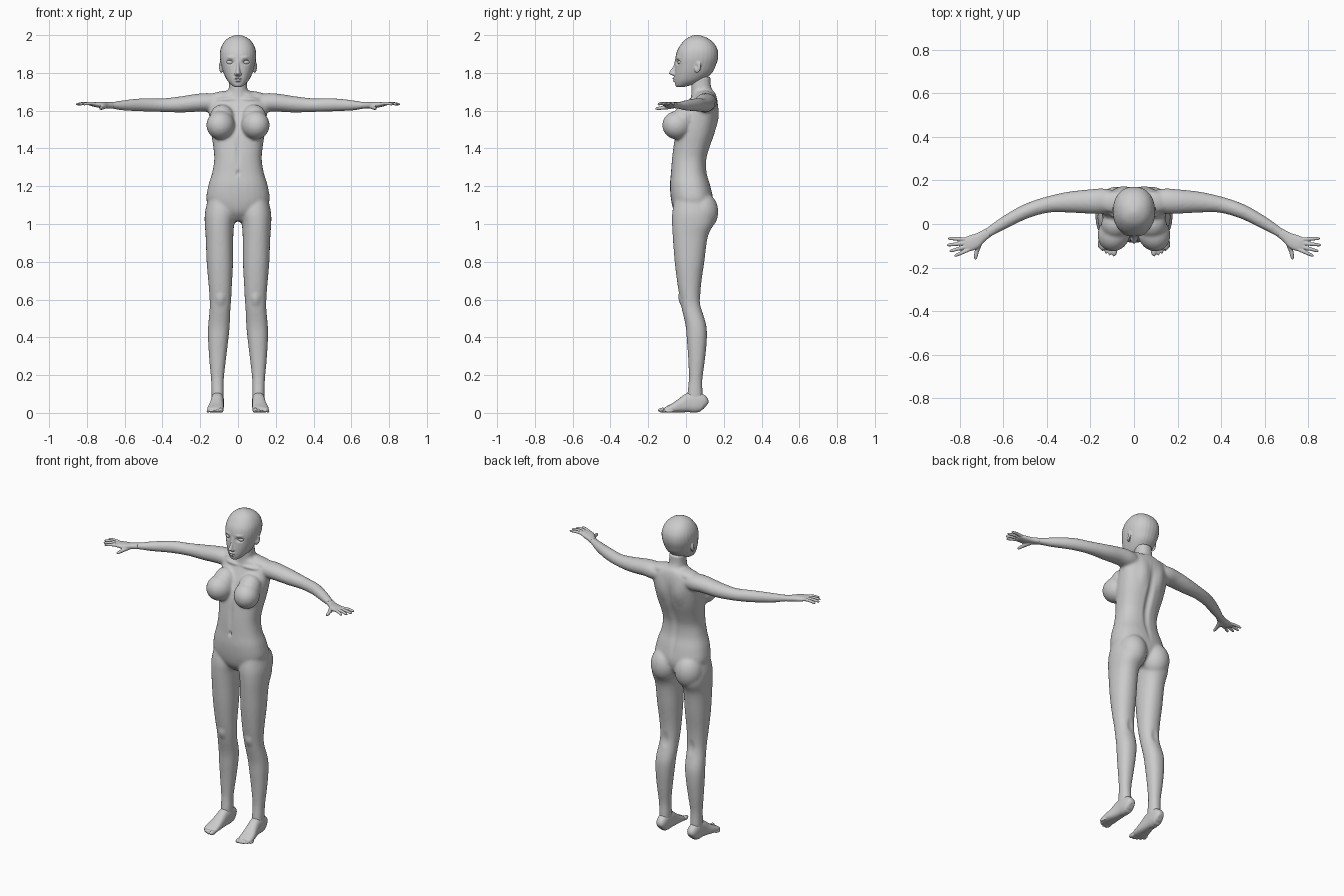
import bpy, bmesh, math
from mathutils import Vector, Matrix


def spline(rows, sub=4):
    """Catmull-Rom resampling of rows of numbers."""
    out = []
    for i in range(len(rows) - 1):
        p = [rows[max(i - 1, 0)], rows[i], rows[i + 1], rows[min(i + 2, len(rows) - 1)]]
        for k in range(sub):
            t = k / sub
            out.append([b + .5 * t * (c - a + t * (2*a - 5*b + 4*c - d + t * (3*(b - c) + d - a)))
                        for a, b, c, d in zip(*p)])
    return out + [list(rows[-1])]


def skin(bm, rings):
    vr = [[bm.verts.new(p) for p in r] for r in rings]
    n = len(vr[0])
    for a, b in zip(vr, vr[1:]):
        for i in range(n):
            bm.faces.new((a[i], a[(i + 1) % n], b[(i + 1) % n], b[i]))
    bm.faces.new(vr[0][::-1])
    bm.faces.new(vr[-1])


def unit_ring(e, n=28):
    pts = []
    for i in range(n):
        c, s = math.cos(2*math.pi*i/n), math.sin(2*math.pi*i/n)
        pts.append((math.copysign(abs(c)**(2/e), c), math.copysign(abs(s)**(2/e), s)))
    return pts


def column(bm, rows, sx=1, e=2.2):
    """Upright loft; rows are z, x centre, half width, front y, back y."""
    skin(bm, [[(sx*(x + w*c), (f + b)/2 + (b - f)/2*s, z) for c, s in unit_ring(e)]
              for z, x, w, f, b in spline(rows)])


def tube(bm, rows, sx=1, e=2.0):
    """Loft along a path; rows are x, y, z, half width, half height."""
    pts = spline(rows)
    rings = []
    for i, (x, y, z, a, b) in enumerate(pts):
        t = Vector(pts[min(i + 1, len(pts) - 1)][:3]) - Vector(pts[max(i - 1, 0)][:3])
        side = t.cross(Vector((0, 0, 1))).normalized()
        up = side.cross(t).normalized()
        ring = [Vector((x, y, z)) + side*a*c + up*b*s for c, s in unit_ring(e)]
        rings.append([(sx*p.x, p.y, p.z) for p in ring])
    skin(bm, rings)


def blob(bm, loc, rad, sx=1, rot=(0, 0, 0)):
    r = Matrix.Identity(4)
    for ang, ax in zip(rot, 'XYZ'):
        r = Matrix.Rotation(ang * (1 if ax == 'X' else sx), 4, ax) @ r
    m = Matrix.Translation((sx*loc[0], loc[1], loc[2])) @ r @ Matrix.Diagonal((*rad, 1))
    bmesh.ops.create_uvsphere(bm, u_segments=28, v_segments=18, radius=1, matrix=m)


def finish(bm, name, voxel, smooth, dents=()):
    """Fuse the overlapping forms, relax them, then push in small details."""
    bmesh.ops.recalc_face_normals(bm, faces=bm.faces[:])
    me = bpy.data.meshes.new(name)
    bm.to_mesh(me)
    bm.free()
    ob = bpy.data.objects.new(name, me)
    bpy.context.collection.objects.link(ob)
    m = ob.modifiers.new("fuse", 'REMESH')
    m.mode, m.voxel_size = 'VOXEL', voxel
    s = ob.modifiers.new("relax", 'SMOOTH')
    s.factor, s.iterations = .5, smooth
    dg = bpy.context.evaluated_depsgraph_get()
    new = bpy.data.meshes.new_from_object(ob.evaluated_get(dg))
    ob.modifiers.clear()
    ob.data = new
    for v in new.vertices:
        for c, r, push in dents:
            for sx in ((1, -1) if c[0] else (1,)):
                d = sum(((v.co[k] - (sx if k == 0 else 1)*c[k]) / r[k])**2 for k in range(3))
                if d < 1:
                    v.co += Vector((sx*push[0], push[1], push[2])) * (1 - d)**2
    for p in new.polygons:
        p.use_smooth = True
    return ob


# Body: torso, neck, chest, hips, legs and arms
bm = bmesh.new()
column(bm, [(1.015, 0, .05, -.02, .09), (1.06, 0, .12, -.06, .13), (1.12, 0, .166, -.078, .145),
            (1.2, 0, .158, -.085, .13), (1.27, 0, .137, -.08, .11), (1.34, 0, .126, -.075, .108),
            (1.4, 0, .13, -.068, .124), (1.48, 0, .142, -.055, .152), (1.55, 0, .15, -.03, .166),
            (1.61, 0, .155, 0, .17), (1.65, 0, .145, .02, .167), (1.68, 0, .105, .03, .16),
            (1.7, 0, .065, .035, .15)], e=2.4)
column(bm, [(1.64, 0, .075, .02, .155), (1.69, 0, .055, .028, .148), (1.73, 0, .048, .028, .132),
            (1.78, 0, .048, .03, .13)])
for sx in (1, -1):
    blob(bm, (.092, -.045, 1.523), (.074, .082, .076), sx, (0, 0, .4))
    blob(bm, (.085, -.005, 1.56), (.066, .065, .075), sx, (-.5, 0, 0))
    blob(bm, (.083, .083, 1.065), (.084, .088, .105), sx)
    blob(bm, (.085, .1, 1.675), (.085, .05, .028), sx, (0, .15, 0))
    column(bm, [(1.13, .09, .07, -.06, .12), (1.06, .093, .082, -.073, .145),
                (1.0, .098, .078, -.074, .145), (.93, .098, .073, -.07, .115),
                (.8, .096, .07, -.06, .097), (.68, .094, .062, -.045, .08),
                (.6, .093, .057, -.031, .076), (.55, .095, .055, -.022, .083),
                (.46, .101, .057, -.002, .108), (.38, .105, .053, .005, .11),
                (.28, .108, .044, .012, .1), (.18, .109, .034, .015, .087),
                (.11, .108, .033, .008, .088), (.06, .108, .032, .005, .09)], sx)
    tube(bm, [(.08, .1, 1.635, .05, .045), (.14, .105, 1.642, .058, .05), (.2, .103, 1.643, .056, .048),
              (.3, .1, 1.633, .048, .043), (.4, .088, 1.629, .037, .036), (.5, .056, 1.631, .033, .035),
              (.6, .003, 1.628, .028, .028), (.66, -.034, 1.628, .023, .019),
              (.7, -.058, 1.629, .024, .015)], sx)
finish(bm, "body", .0075, 7, [
    ((0, -.08, 1.27), (.012, .04, .022), (0, .012, 0)),       # navel
    ((0, -.07, 1.38), (.018, .05, .12), (0, .006, 0)),        # midline
    ((0, .14, 1.4), (.03, .08, .3), (0, -.014, 0)),           # spine
    ((.07, .03, 1.66), (.08, .04, .014), (0, -.009, .003)),   # collar bone
    ((.06, .165, 1.56), (.05, .05, .1), (0, .008, 0)),        # shoulder blade
    ((.093, -.03, .6), (.035, .04, .045), (0, -.008, 0)),     # kneecap
    ((.09, .08, .58), (.03, .03, .06), (0, -.006, 0)),        # knee hollow
])

# Head with nose, lips, jaw and ears
bm = bmesh.new()
column(bm, [(1.724, 0, .014, -.046, -.02), (1.733, 0, .031, -.056, .02), (1.76, 0, .057, -.06, .09),
            (1.8, 0, .077, -.06, .138), (1.84, 0, .089, -.057, .158), (1.88, 0, .096, -.056, .17),
            (1.92, 0, .094, -.046, .168), (1.955, 0, .08, -.024, .15), (1.98, 0, .058, .0, .122),
            (1.995, 0, .03, .028, .088), (2.001, 0, .006, .05, .062)])
column(bm, [(1.87, 0, .009, -.058, -.03), (1.835, 0, .009, -.068, -.03), (1.808, 0, .012, -.086, -.03),
            (1.797, 0, .015, -.09, -.03), (1.786, 0, .011, -.072, -.03)])
blob(bm, (0, -.06, 1.771), (.021, .013, .006))
blob(bm, (0, -.059, 1.759), (.017, .013, .006))
for sx in (1, -1):
    blob(bm, (.011, -.066, 1.793), (.008, .012, .007), sx)
    blob(bm, (.091, .062, 1.83), (.008, .018, .031), sx, (-.2, 0, -.35))
finish(bm, "head", .004, 4, [
    ((.042, -.045, 1.857), (.03, .04, .019), (0, .014, 0)),     # eye socket
    ((.042, -.05, 1.882), (.035, .04, .012), (0, -.004, 0)),    # brow
    ((0, -.07, 1.765), (.026, .03, .004), (0, .006, 0)),        # mouth line
    ((.1, .055, 1.835), (.02, .012, .02), (-.006, 0, 0)),       # ear hollow
])

# Eyes
bm = bmesh.new()
for sx in (1, -1):
    blob(bm, (.042, -.028, 1.856), (.021, .016, .013), sx, (0, 0, .35))
finish(bm, "eyes", .003, 1)

# Hands: palm, four fingers and a thumb
knuckles = [(.778, -.07), (.778, -.088), (.77, -.104), (.757, -.117)]
tips = [(.852, -.066), (.858, -.097), (.846, -.125), (.823, -.147)]
for sx, side in ((1, "left"), (-1, "right")):
    bm = bmesh.new()
    tube(bm, [(.67, -.04, 1.628, .022, .017), (.7, -.06, 1.629, .025, .016), (.73, -.08, 1.631, .034, .016),
              (.76, -.092, 1.634, .034, .013), (.78, -.1, 1.635, .026, .009)], sx, 2.4)
    for (kx, ky), (tx, ty) in zip(knuckles, tips):
        dx, dy = tx - kx, ty - ky
        tube(bm, [(kx + f*dx, ky + f*dy, z, r, r) for f, z, r in
                  ((-.3, 1.633, .009), (.1, 1.637, .0088), (.5, 1.638, .0082),
                   (.85, 1.635, .007), (1, 1.633, .004))], sx)
    tube(bm, [(.7, -.068, 1.624, .014, .012), (.714, -.098, 1.62, .014, .013), (.721, -.125, 1.615, .01, .01),
              (.726, -.15, 1.612, .0085, .008), (.728, -.162, 1.611, .004, .004)], sx)
    finish(bm, side + "_hand", .003, 2)

# Feet: sole and arch with five toes
for sx, side in ((1, "left"), (-1, "right")):
    bm = bmesh.new()
    tube(bm, [(.107, .105, .035, .016, .02), (.107, .092, .044, .029, .043), (.108, .06, .055, .034, .054),
              (.109, .02, .054, .034, .053), (.112, -.02, .041, .037, .04), (.117, -.06, .028, .042, .027),
              (.12, -.095, .019, .043, .018), (.12, -.115, .015, .036, .012)], sx, 2.5)
    for i in range(5):
        r = .0135 if i == 0 else .0095 - .0006*i
        blob(bm, (.09 + .0165*i + (.003 if i else 0), -.123 + .0022*i*i, r + .001), (r, .026 - .001*i, r), sx,
             (0, 0, .12))
    finish(bm, side + "_foot", .004, 3)
